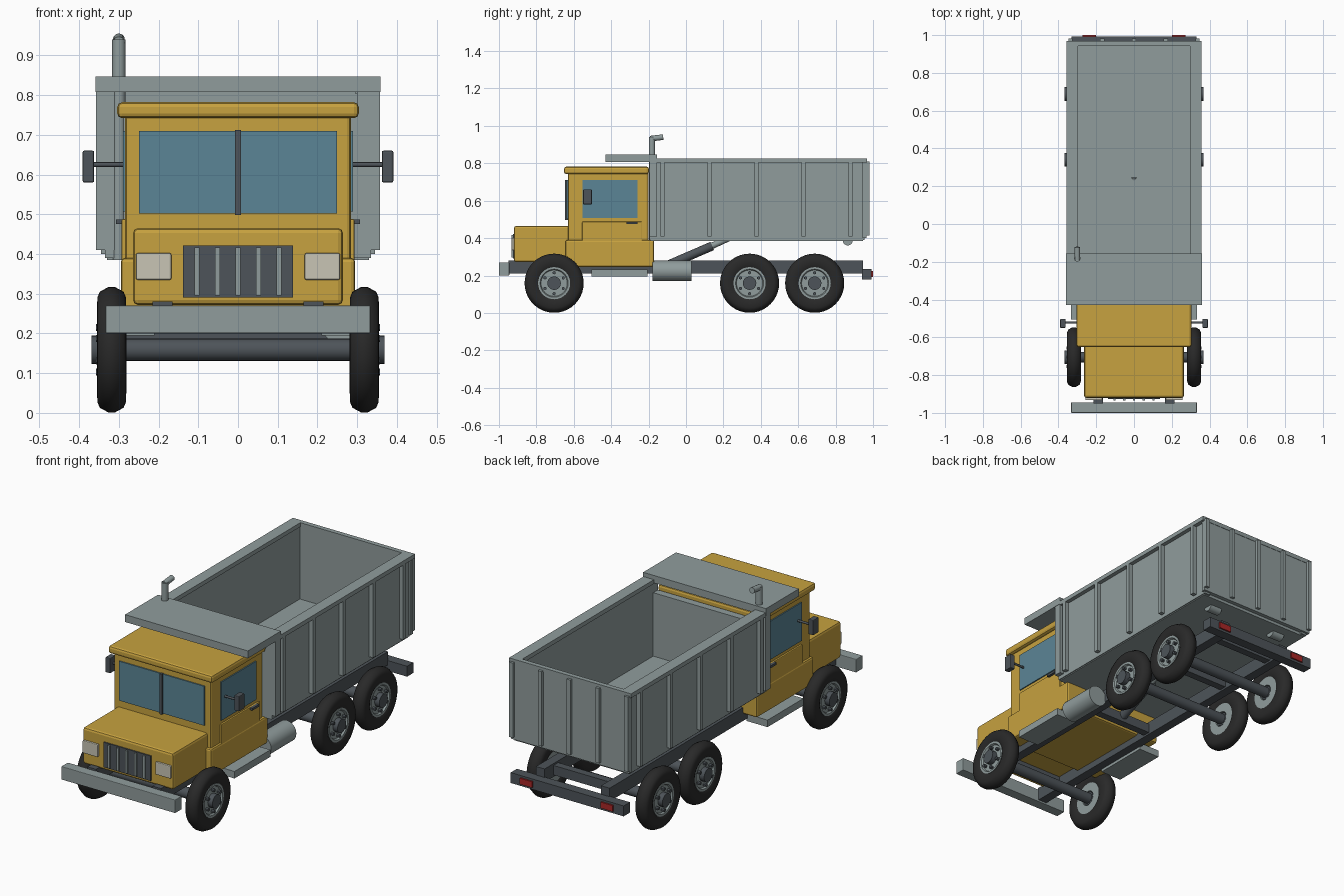
import bpy, bmesh, math
from mathutils import Vector

cube = bpy.data.objects.get("Cube")
if cube:
    bpy.data.objects.remove(cube, do_unlink=True)


def material(name, *rgb):
    m = bpy.data.materials.new(name)
    m.use_nodes = True
    m.diffuse_color = (*rgb, 1)
    m.node_tree.nodes["Principled BSDF"].inputs["Base Color"].default_value = (*rgb, 1)
    return m


YELLOW = material("yellow paint", 0.57, 0.36, 0.05)
GREY = material("grey steel", 0.28, 0.335, 0.335)
DARK = material("dark steel", 0.075, 0.088, 0.1)
RUBBER = material("black rubber", 0.022, 0.022, 0.022)
GLASS = material("blue glass", 0.105, 0.235, 0.305)
LAMP = material("cream lamp", 0.58, 0.56, 0.46)
RED = material("red lamp", 0.4, 0.02, 0.02)


def finish(name, bm, mat, smooth=False):
    bmesh.ops.recalc_face_normals(bm, faces=bm.faces)
    me = bpy.data.meshes.new(name)
    bm.to_mesh(me)
    bm.free()
    me.materials.append(mat)
    ob = bpy.data.objects.new(name, me)
    bpy.context.collection.objects.link(ob)
    if smooth:
        bpy.ops.object.select_all(action='DESELECT')
        ob.select_set(True)
        bpy.context.view_layer.objects.active = ob
        bpy.ops.object.shade_smooth_by_angle(angle=math.radians(40))
    return ob


def box(name, mat, x, y, z, bevel=0):
    """Box from (low, high) ranges on each axis."""
    bm = bmesh.new()
    bmesh.ops.create_cube(bm, size=1)
    for v in bm.verts:
        v.co = [(r[0] + r[1]) / 2 + c * (r[1] - r[0]) for r, c in zip((x, y, z), v.co)]
    if bevel:
        bmesh.ops.bevel(bm, geom=bm.edges[:], offset=bevel, segments=2,
                        profile=0.5, affect='EDGES')
    return finish(name, bm, mat)


def pair(name, mat, x, y, z, bevel=0):
    """Matching boxes on the left (+x) and right (-x)."""
    box("left_" + name, mat, x, y, z, bevel)
    box("right_" + name, mat, (-x[1], -x[0]), y, z, bevel)


def rod(name, mat, a, b, radius, sides=20):
    """Cylinder between two points."""
    a, b = Vector(a), Vector(b)
    bm = bmesh.new()
    bmesh.ops.create_cone(bm, cap_ends=True, segments=sides, radius1=radius,
                          radius2=radius, depth=(b - a).length)
    turn = (b - a).to_track_quat('Z', 'Y')
    for v in bm.verts:
        v.co = turn @ v.co + (a + b) / 2
    return finish(name, bm, mat, True)


def lathe(name, mat, profile, centre, side, sides=32):
    """Spin a closed (offset, radius) profile about the x axis."""
    bm = bmesh.new()
    rings = []
    for i in range(sides):
        t = math.tau * i / sides
        rings.append([bm.verts.new((centre[0] + side * o, centre[1] + r * math.cos(t),
                                    centre[2] + r * math.sin(t))) for o, r in profile])
    n = len(profile)
    for i in range(sides):
        p, q = rings[i], rings[(i + 1) % sides]
        for j in range(n):
            k = (j + 1) % n
            bm.faces.new((p[j], p[k], q[k], q[j]))
    return finish(name, bm, mat, True)


# Chassis
pair("frame_rail", DARK, (0.165, 0.215), (-0.95, 0.945), (0.21, 0.28))
for i, y in enumerate((-0.8, -0.1, 0.5, 0.85)):
    box(f"cross_member_{i}", DARK, (-0.17, 0.17), (y - 0.02, y + 0.02), (0.22, 0.27))
box("front_bumper", GREY, (-0.333, 0.333), (-1, -0.945), (0.2, 0.27), 0.003)
box("rear_bar", DARK, (-0.33, 0.33), (0.94, 0.992), (0.18, 0.235))
pair("tail_lamp", RED, (0.2, 0.272), (0.991, 1), (0.192, 0.224))
pair("step", GREY, (0.21, 0.333), (-0.505, -0.205), (0.195, 0.232))
rod("fuel_tank", GREY, (0.265, -0.18, 0.225), (0.265, 0.03, 0.225), 0.055, 32)

# Wheels and axles
AXLE_Z = 0.159
tyre = [(-0.03, 0.085), (-0.037, 0.1), (-0.036, 0.132), (-0.03, 0.146), (-0.008, 0.158),
        (0.008, 0.158), (0.03, 0.146), (0.036, 0.132), (0.037, 0.1), (0.03, 0.085)]
rim = [(-0.03, 0.04), (-0.03, 0.086), (0.033, 0.086), (0.033, 0.075), (0.024, 0.07), (0.024, 0.03)]
for label, y in (("front", -0.705), ("middle", 0.34), ("rear", 0.688)):
    rod(label + "_axle", DARK, (-0.3, y, AXLE_Z), (0.3, y, AXLE_Z), 0.028)
    for side, s in (("left", 1), ("right", -1)):
        centre = (s * 0.318, y, AXLE_Z)
        tag = f"{label}_{side}_"
        lathe(tag + "tyre", RUBBER, tyre, centre, s, 40)
        lathe(tag + "rim", GREY, rim, centre, s)
        rod(tag + "hub", DARK, (s * 0.29, y, AXLE_Z), (s * 0.369, y, AXLE_Z), 0.036)
        for k in range(6):
            t = math.tau * k / 6 + math.pi / 6
            ly, lz = y + 0.056 * math.cos(t), AXLE_Z + 0.056 * math.sin(t)
            rod(f"{tag}nut_{k}", DARK, (s * 0.335, ly, lz), (s * 0.358, ly, lz), 0.009, 6)

# Cab and hood
box("hood", YELLOW, (-0.264, 0.264), (-0.92, -0.6), (0.272, 0.465), 0.012)
box("cab", YELLOW, (-0.284, 0.284), (-0.632, -0.2), (0.247, 0.76), 0.01)
box("cab_sill", YELLOW, (-0.295, 0.295), (-0.645, -0.17), (0.245, 0.39), 0.01)
pair("door_panel", YELLOW, (0.27, 0.293), (-0.555, -0.235), (0.37, 0.488), 0.004)
box("roof", YELLOW, (-0.304, 0.304), (-0.652, -0.198), (0.742, 0.782), 0.012)
box("windshield", GLASS, (-0.249, 0.249), (-0.638, -0.63), (0.502, 0.71))
box("windshield_divider", DARK, (-0.007, 0.007), (-0.646, -0.632), (0.498, 0.712))
pair("side_window", GLASS, (0.282, 0.29), (-0.553, -0.26), (0.507, 0.71))
pair("door_handle", DARK, (0.29, 0.307), (-0.318, -0.26), (0.475, 0.487))

# Grille and lamps
box("grille", DARK, (-0.138, 0.138), (-0.926, -0.918), (0.29, 0.422))
for i in range(5):
    x = (i - 2) * 0.0515
    box(f"grille_bar_{i}", GREY, (x - 0.006, x + 0.006), (-0.934, -0.924), (0.296, 0.416))
pair("headlight", LAMP, (0.168, 0.257), (-0.932, -0.918), (0.335, 0.402), 0.004)

# Mirrors
pair("mirror", DARK, (0.362, 0.391), (-0.55, -0.503), (0.58, 0.66), 0.004)
for side, s in (("left", 1), ("right", -1)):
    rod(side + "_mirror_arm", DARK, (s * 0.28, -0.522, 0.625), (s * 0.37, -0.522, 0.625), 0.006, 10)

# Exhaust stack
rod("exhaust_pipe", GREY, (-0.3, -0.182, 0.385), (-0.3, -0.182, 0.94), 0.017)
rod("exhaust_tip", GREY, (-0.3, -0.19, 0.932), (-0.3, -0.122, 0.94), 0.015)

# Dump bed
box("bed_floor", GREY, (-0.33, 0.33), (-0.19, 0.945), (0.385, 0.42))
pair("bed_wall", GREY, (0.3, 0.335), (-0.17, 0.955), (0.39, 0.81))
pair("bed_top_rail", GREY, (0.296, 0.357), (-0.16, 0.958), (0.803, 0.825))
pair("bed_corner_post", GREY, (0.3, 0.357), (-0.195, -0.155), (0.41, 0.812))
for i in range(5):
    y = -0.125 + i * 0.251
    pair(f"bed_rib_{i}", GREY, (0.33, 0.357), (y - 0.011, y + 0.011), (0.41, 0.806))
box("bed_front_wall", GREY, (-0.335, 0.335), (-0.194, -0.155), (0.39, 0.755))
box("cab_shield", GREY, (-0.359, 0.359), (-0.43, -0.155), (0.808, 0.847))

# Tailgate
box("tailgate", GREY, (-0.345, 0.345), (0.945, 0.966), (0.4, 0.81))
box("tailgate_top_rail", GREY, (-0.357, 0.357), (0.943, 0.968), (0.803, 0.825))
for i in range(5):
    x = (i - 2) * 0.168
    box(f"tailgate_rib_{i}", GREY, (x - 0.011, x + 0.011), (0.96, 0.981), (0.415, 0.81))

# Hinges and lift ram
for side, s in (("left", 1), ("right", -1)):
    rod(side + "_bed_hinge", GREY, (s * 0.17, 0.865, 0.388), (s * 0.24, 0.865, 0.388), 0.027)
rod("lift_cylinder", DARK, (0, -0.11, 0.25), (0, 0.14, 0.358), 0.024)
rod("lift_rod", GREY, (0, 0.12, 0.35), (0, 0.25, 0.41), 0.017)
